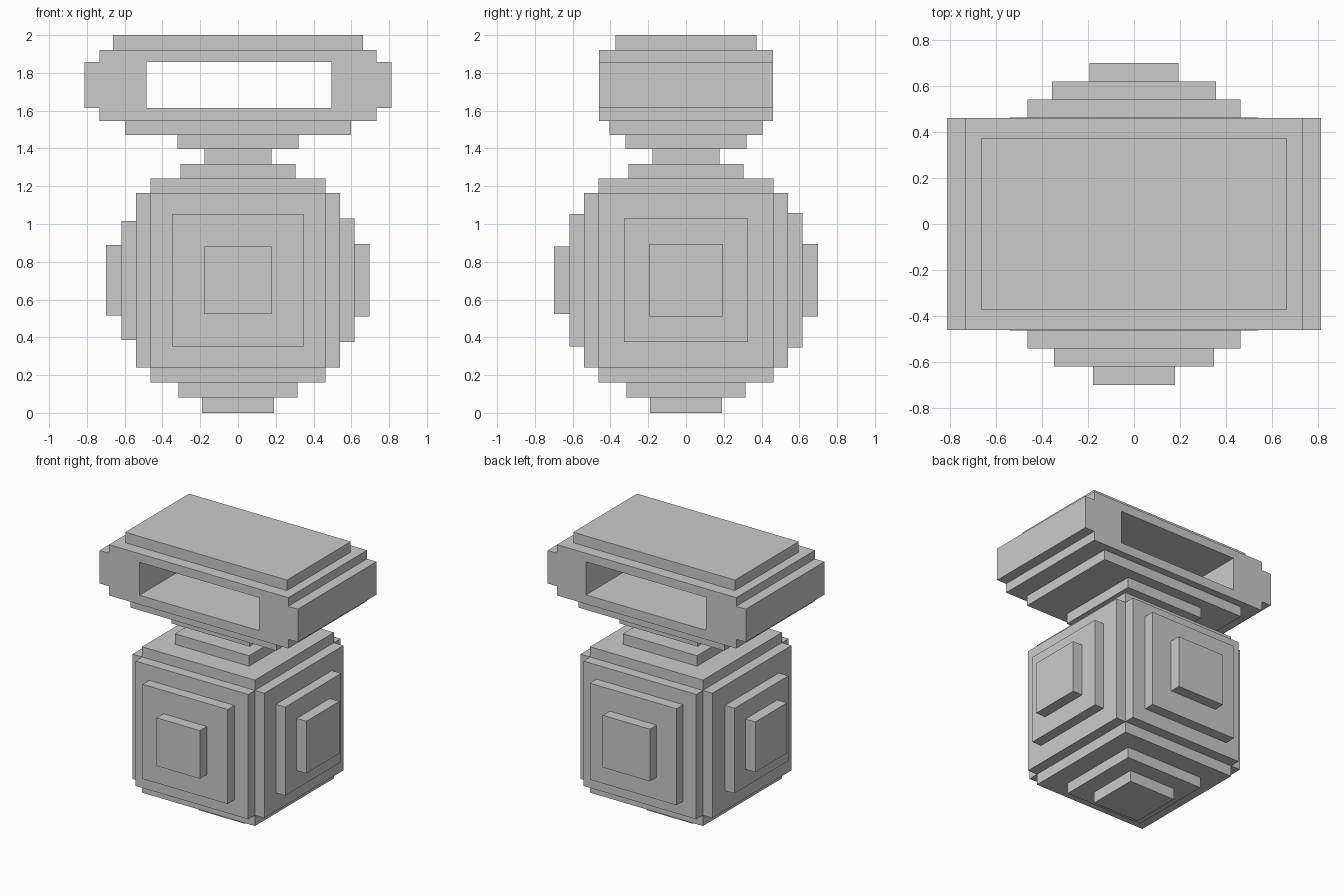
import bpy
import bmesh
from math import pi
from mathutils import Matrix, Vector

if "Cube" in bpy.data.objects:
    bpy.data.objects.remove(bpy.data.objects["Cube"])


def box(name, x, y, z):
    """Axis-aligned block from (min, max) ranges."""
    lo, hi = Vector((x[0], y[0], z[0])), Vector((x[1], y[1], z[1]))
    bm = bmesh.new()
    size = Matrix.Diagonal((*(hi - lo), 1))
    bmesh.ops.create_cube(bm, size=1, matrix=Matrix.Translation((lo + hi) / 2) @ size)
    mesh = bpy.data.meshes.new(name)
    bm.to_mesh(mesh)
    bm.free()
    ob = bpy.data.objects.new(name, mesh)
    bpy.context.collection.objects.link(ob)
    return ob


def slab(name, hx, hy, z0, z1):
    return box(name, (-hx, hx), (-hy, hy), (z0, z1))


# Stepped round body: central cube
CORE, MID = 0.462, 0.702
slab("body_core", CORE, CORE, 0.24, 1.164)

# Stepped plates on the four sides: (inner, outer, half width, half height)
sides = {
    "front": [(0.462, 0.54, 0.462, 0.462), (0.54, 0.618, 0.348, 0.35), (0.618, 0.698, 0.178, 0.178)],
    "back": [(0.462, 0.54, 0.462, 0.462), (0.54, 0.618, 0.355, 0.357), (0.618, 0.698, 0.193, 0.193)],
    "left": [(0.462, 0.54, 0.462, 0.462), (0.54, 0.618, 0.315, 0.315), (0.618, 0.698, 0.186, 0.186)],
    "right": [(0.462, 0.54, 0.462, 0.462), (0.54, 0.616, 0.327, 0.328), (0.616, 0.695, 0.193, 0.193)],
}
for side, plates in sides.items():
    sign = -1 if side in ("front", "left") else 1
    for i, (a, b, w, h) in enumerate(plates):
        out = tuple(sorted((sign * a, sign * b)))
        wide, tall = (-w, w), (MID - h, MID + h)
        x, y = (wide, out) if side in ("front", "back") else (out, wide)
        box(f"body_{side}_plate_{i + 1}", x, y, tall)

# Base steps, shoulder, neck and the flared collar under the handle
for name, hx, hy, z0, z1 in [
    ("base_foot", 0.19, 0.19, 0.0, 0.082),
    ("base_step", 0.316, 0.316, 0.082, 0.16),
    ("base_plate", 0.462, 0.462, 0.16, 0.24),
    ("shoulder_plate", 0.462, 0.462, 1.164, 1.24),
    ("shoulder_step", 0.304, 0.304, 1.24, 1.318),
    ("neck", 0.178, 0.178, 1.318, 1.396),
    ("collar_lower", 0.32, 0.32, 1.396, 1.472),
    ("collar_upper", 0.597, 0.405, 1.472, 1.546),
    ("handle_top_plate", 0.662, 0.373, 1.922, 2.0),
]:
    slab(name, hx, hy, z0, z1)

# Rectangular loop handle: stepped outline with a window, extruded along y
right = [(0.734, 1.546), (0.734, 1.614), (0.812, 1.614),
         (0.812, 1.858), (0.734, 1.858), (0.734, 1.922)]
outline = right + [(-x, z) for x, z in reversed(right)]
window = [(-0.485, 1.614), (-0.485, 1.858), (0.496, 1.858), (0.496, 1.614)]
curve = bpy.data.curves.new("handle_loop", "CURVE")
curve.dimensions = "2D"
curve.fill_mode = "BOTH"
curve.extrude = 0.46
for pts in (outline, window):
    sp = curve.splines.new("POLY")
    sp.points.add(len(pts) - 1)
    for p, (x, z) in zip(sp.points, pts):
        p.co = (x, z, 0, 1)
    sp.use_cyclic_u = True
handle = bpy.data.objects.new("handle_loop", curve)
handle.rotation_euler.x = pi / 2
bpy.context.collection.objects.link(handle)
bpy.context.view_layer.objects.active = handle
handle.select_set(True)
bpy.ops.object.convert(target="MESH")

# Weld the handle and keep its faces flat
bm = bmesh.new()
bm.from_mesh(handle.data)
bmesh.ops.remove_doubles(bm, verts=bm.verts, dist=0.0005)
bmesh.ops.recalc_face_normals(bm, faces=bm.faces)
for f in bm.faces:
    f.smooth = False
bm.to_mesh(handle.data)
bm.free()
